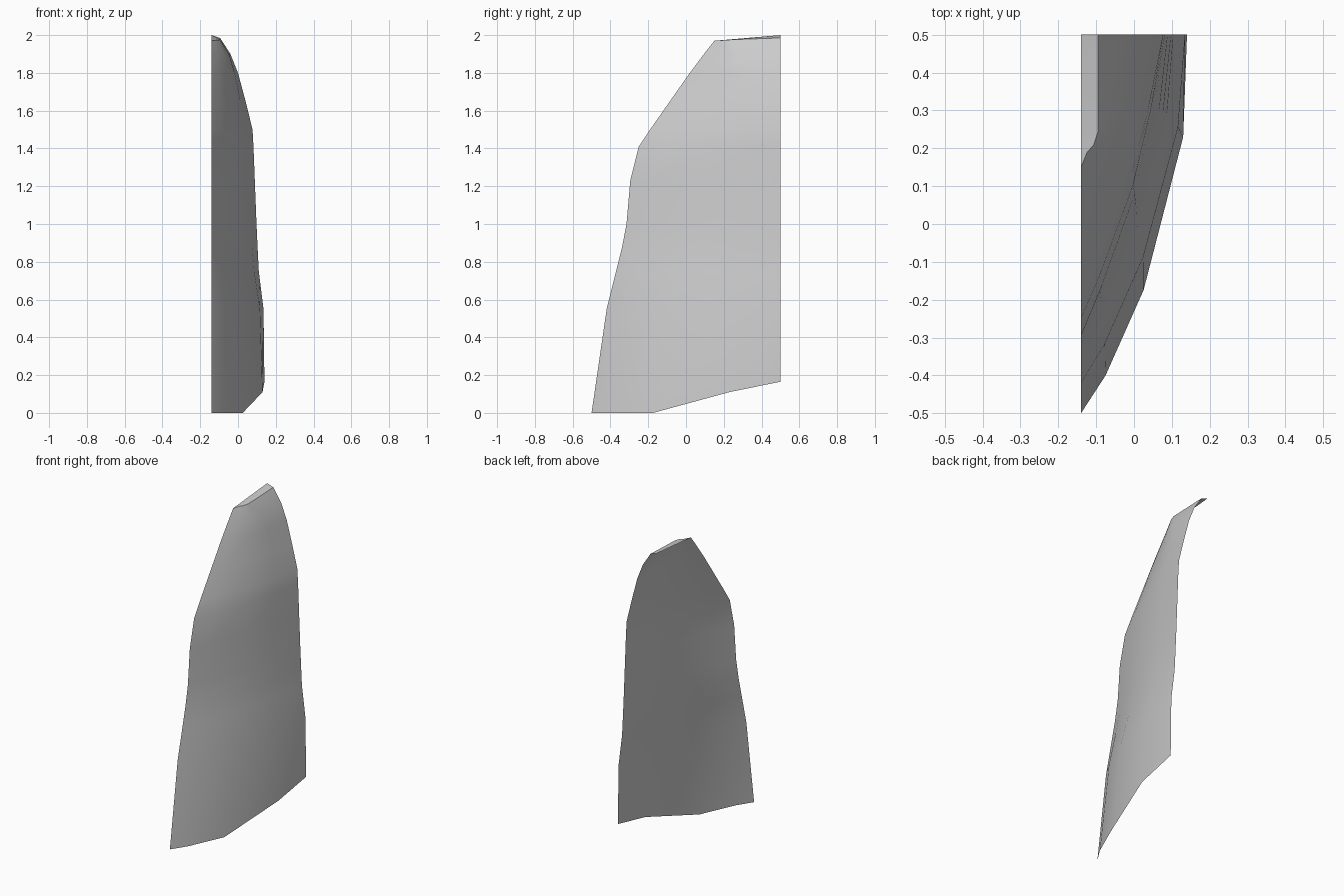
import bpy, bmesh

if "Cube" in bpy.data.objects:
    bpy.data.objects.remove(bpy.data.objects["Cube"])

X0, Y1 = -0.14, 0.5   # straight front edge plane and straight rear edge plane

# Horizontal section shapes: (fraction across x, fraction along y)
LOW = [(0, 0), (0.24, 0.10 / 0.24 * 0.24 * 1), (0.59, 0.325), (0.964, 0.73), (1, 1)]
LOW = [(0, 0), (0.232, 0.10), (0.59, 0.325), (0.964, 0.73), (1, 1)]
MID = [(0, 0), (0.22, 0.15), (0.62, 0.47), (0.84, 0.75), (1, 1)]
TOP = [(0, 0), (0.35, 0.11), (0.75, 0.17), (1, 0.27), (1, 1)]

# Rows: z, front edge y, rear edge x, blend (0 low, 1 mid, 2 top)
ROWS = [
    (0.00, -0.50, 0.14, 0), (0.55, -0.42, 0.135, 0.25),
    (0.75, -0.37, 0.11, 0.5), (0.87, -0.34, 0.104, 0.65),
    (1.00, -0.315, 0.098, 0.8), (1.23, -0.295, 0.089, 1),
    (1.41, -0.25, 0.082, 1), (1.50, -0.19, 0.077, 1),
    (1.65, -0.085, 0.04, 1.05), (1.80, 0.02, 0.0, 1.2),
    (1.90, 0.095, -0.04, 1.5), (1.97, 0.15, -0.095, 2),
]
HEM = [0, 0, 0, 0.11, 0.165]             # rising lower edge
RIM = [1.97, 1.972, 1.974, 1.976, 1.985]  # edge of the top cap


def section(t):
    a, b, f = (LOW, MID, t) if t <= 1 else (MID, TOP, t - 1)
    return [(p[0] + (q[0] - p[0]) * f, p[1] + (q[1] - p[1]) * f) for p, q in zip(a, b)]


# Curved panel skin
bm = bmesh.new()
grid = []
for i, (z, yf, xb, t) in enumerate(ROWS):
    heights = HEM if i == 0 else RIM if i == len(ROWS) - 1 else [z] * 5
    grid.append([bm.verts.new((X0 + u * (xb - X0), yf + v * (Y1 - yf), h))
                 for (u, v), h in zip(section(t), heights)])

# Narrow cap folding inward at the top
rim = grid[-1]
grid.append([bm.verts.new((X0, v.co.y, 1.97 + 0.03 * (v.co.y - 0.15) / 0.35)) for v in rim])

for a, b in zip(grid, grid[1:]):
    for j in range(4):
        bm.faces.new((a[j], a[j + 1], b[j + 1], b[j]))
bmesh.ops.remove_doubles(bm, verts=bm.verts[:], dist=0.0005)

mesh = bpy.data.meshes.new("curved_panel")
bm.to_mesh(mesh)
bm.free()
panel = bpy.data.objects.new("curved_panel", mesh)
bpy.context.collection.objects.link(panel)
bpy.context.view_layer.objects.active = panel
panel.select_set(True)
bpy.ops.object.shade_smooth_by_angle(angle=0.7)
